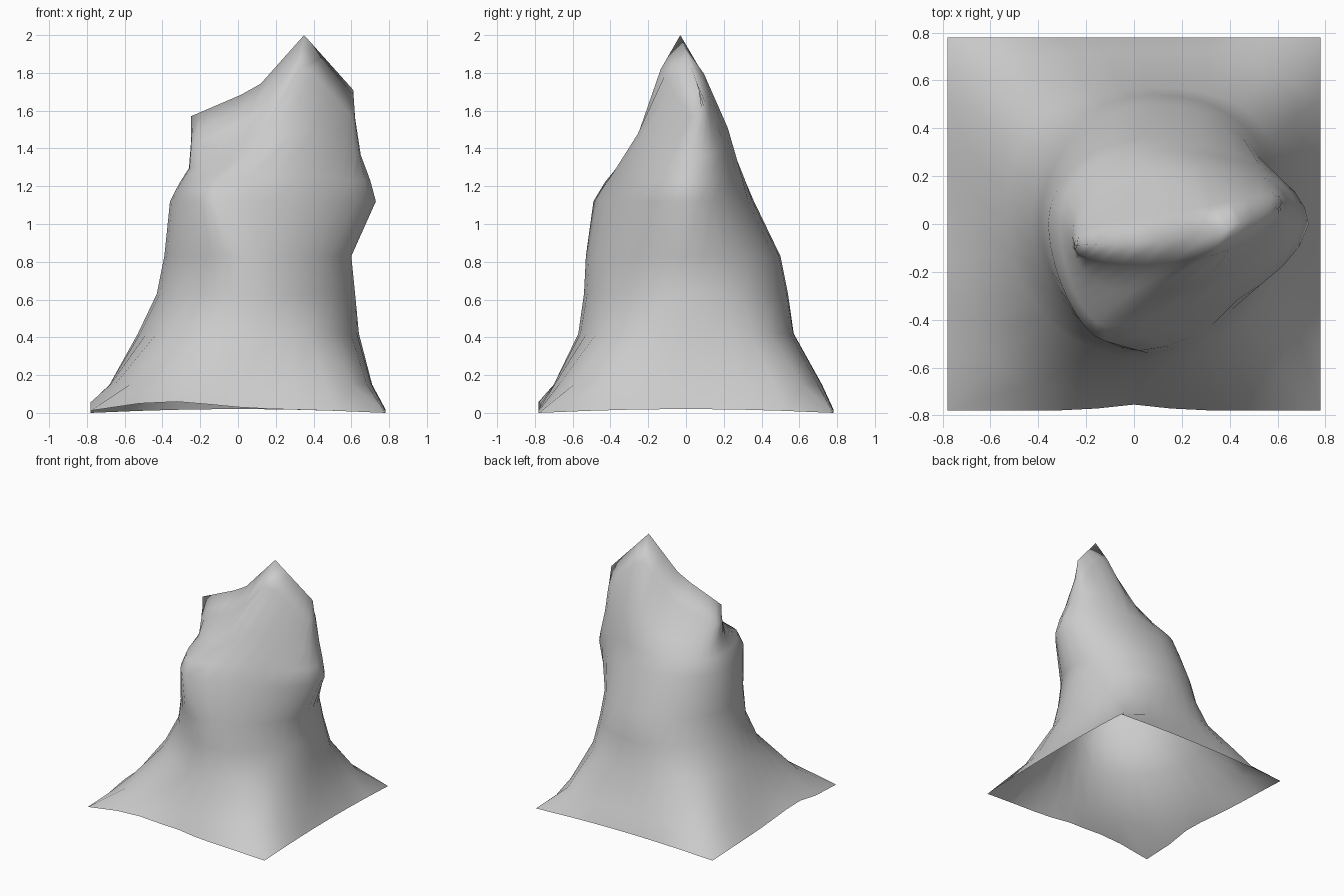
import bpy, bmesh, math

if "Cube" in bpy.data.objects:
    bpy.data.objects.remove(bpy.data.objects["Cube"])

SEG = 32

# crest line of the rock: x, y, z
CREST = [(-0.25, -0.09, 1.57), (0.10, -0.07, 1.72), (0.35, -0.03, 2.0), (0.61, 0.07, 1.71)]


def crest(x):
    """Interpolated (y, z) of the crest at x, clamped at both ends."""
    x = min(max(x, CREST[0][0]), CREST[-1][0])
    for a, b in zip(CREST, CREST[1:]):
        if x <= b[0]:
            t = (x - a[0]) / (b[0] - a[0])
            return a[1] + t * (b[1] - a[1]), a[2] + t * (b[2] - a[2])
    return CREST[-1][1:]


# rings: z, crest follow, x min, x max, y min, y max,
#        centre x front / back, squareness front / back
RINGS = [
    (0.02, 0.0, -0.78, 0.78, -0.78, 0.78, 0.00, 0.00, 2000, 2000),
    (0.15, 0.0, -0.68, 0.71, -0.70, 0.72, 0.02, 0.02, 4.2, 4.6),
    (0.42, 0.0, -0.53, 0.64, -0.57, 0.57, 0.06, 0.06, 2.0, 2.7),
    (0.63, 0.0, -0.43, 0.62, -0.54, 0.54, 0.06, 0.09, 1.75, 2.2),
    (0.83, 0.0, -0.39, 0.60, -0.53, 0.50, 0.02, 0.09, 1.75, 2.1),
    (1.12, 0.0, -0.36, 0.73, -0.49, 0.36, -0.12, 0.05, 1.6, 1.9),
    (1.23, 0.1, -0.31, 0.70, -0.42, 0.32, -0.12, 0.05, 1.7, 2.1),
    (1.36, 0.5, -0.26, 0.65, -0.25, 0.25, 0.05, 0.15, 2.3, 2.3),
    (1.55, 1.0, -0.25, 0.62, -0.10, 0.11, 0.25, 0.25, 2.6, 2.6),
    (1.70, 1.0, -0.25, 0.61, 0.00, 0.00, 0.35, 0.35, 2.0, 2.0),
]


def ring_point(ring, i):
    z, k, x0, x1, y0, y1, cf, cb, nf, nb = ring
    a = 2 * math.pi * i / SEG
    c, s = round(math.cos(a), 9), round(math.sin(a), 9)
    n, cx = (nf, cf) if s < 0 else (nb, cb)
    m = max(abs(c), abs(s))
    r = 1 / (m * ((abs(c) / m) ** n + (abs(s) / m) ** n) ** (1 / n))
    x = cx + r * c * ((x1 - cx) if c > 0 else (cx - x0))
    y = r * s * (y1 if s > 0 else -y0)
    cy, cz = crest(x)
    if n > 100:
        # wavy hem, raised along the front and left edges
        z = 0.02 * (1 - min(1, abs(x * y) / 0.6) ** 2)
        if s < -0.5:
            z += 0.045 * math.exp(-((x + 0.4) / 0.33) ** 2)
            y += 0.025 * math.exp(-(x / 0.15) ** 2)
        elif c < -0.5:
            z += 0.04 * math.exp(-((y + 0.3) / 0.35) ** 2)
    return x, y + k * cy, z + k * (cz - 1.70)


# rock sheet, open underneath
bm = bmesh.new()
loops = [[bm.verts.new(ring_point(ring, i)) for i in range(SEG)] for ring in RINGS]
for lo, hi in zip(loops, loops[1:]):
    for i in range(SEG):
        j = (i + 1) % SEG
        bm.faces.new((lo[i], lo[j], hi[j], hi[i]))
bmesh.ops.remove_doubles(bm, verts=bm.verts[:], dist=0.001)
bmesh.ops.recalc_face_normals(bm, faces=bm.faces[:])
for f in bm.faces:
    f.smooth = True
mesh = bpy.data.meshes.new("rock_spire")
bm.to_mesh(mesh)
bm.free()
rock = bpy.data.objects.new("rock_spire", mesh)
bpy.context.collection.objects.link(rock)
